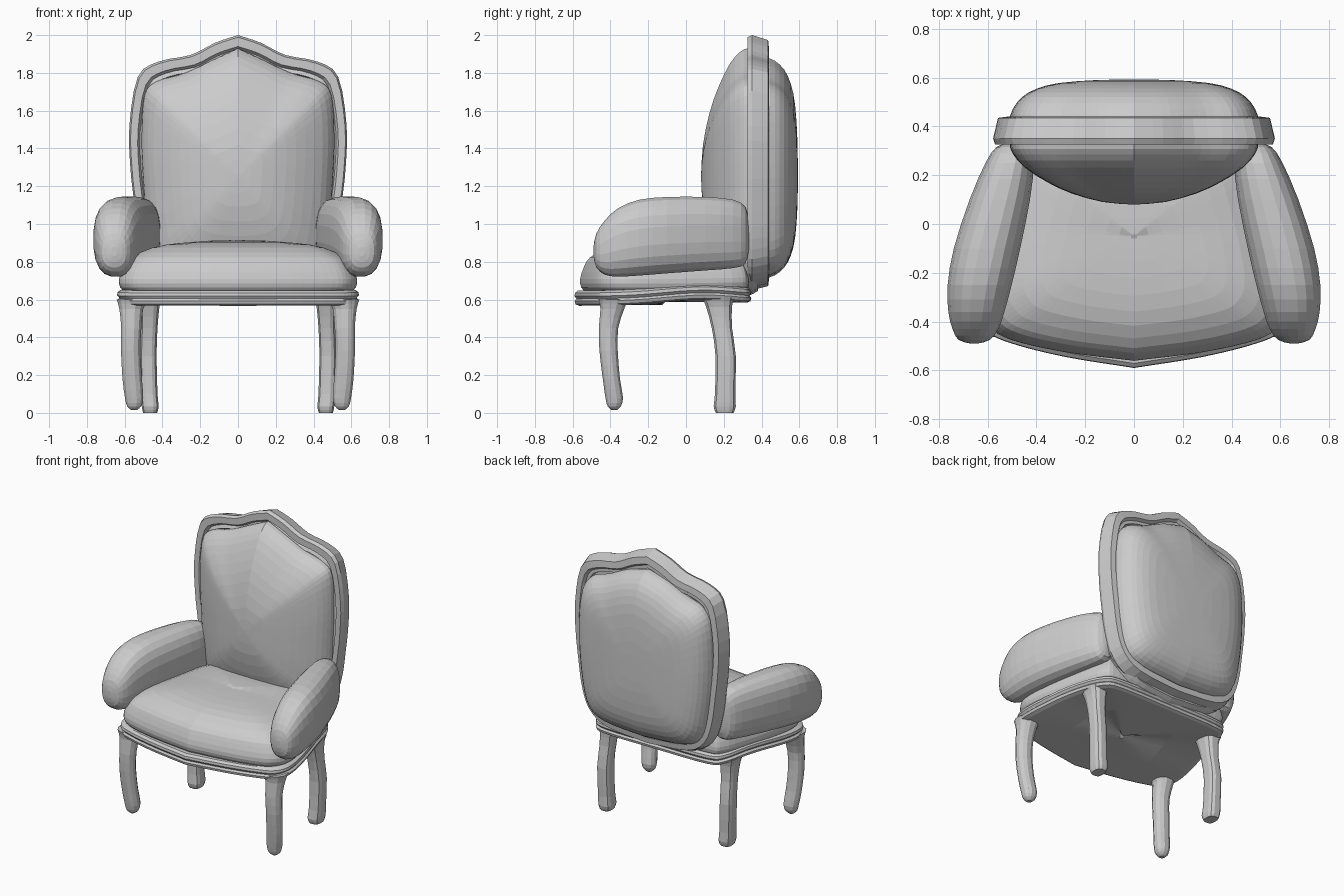
import bpy, bmesh
from math import cos, sin, pi, exp, copysign
from mathutils import Vector

if "Cube" in bpy.data.objects:
    bpy.data.objects.remove(bpy.data.objects["Cube"])


def smooth_path(pts, n):
    """Catmull-Rom samples through points of any dimension."""
    p = [Vector(q) for q in pts]
    p = [p[0] * 2 - p[1]] + p + [p[-1] * 2 - p[-2]]
    out = []
    for i in range(1, len(p) - 2):
        a, b, c, d = p[i - 1:i + 3]
        for k in range(n):
            t = k / n
            out.append(0.5 * (2 * b + (c - a) * t + (2 * a - 5 * b + 4 * c - d) * t ** 2
                              + (3 * b - a - 3 * c + d) * t ** 3))
    return out + [p[-2]]


def loft(name, rings, closed=False, mirror=False):
    """Skin a list of point rings; cap the ends or close into a loop."""
    bm = bmesh.new()
    vs = [[bm.verts.new(p) for p in r] for r in rings]
    n = len(vs[0])
    pairs = list(zip(vs, vs[1:])) + ([(vs[-1], vs[0])] if closed else [])
    for a, b in pairs:
        for i in range(n):
            j = (i + 1) % n
            bm.faces.new((a[i], a[j], b[j], b[i]))
    if not closed:
        bm.faces.new(vs[0])
        bm.faces.new(vs[-1])
    bmesh.ops.recalc_face_normals(bm, faces=bm.faces[:])
    me = bpy.data.meshes.new(name)
    bm.to_mesh(me)
    bm.free()
    ob = bpy.data.objects.new(name, me)
    bpy.context.collection.objects.link(ob)
    if mirror:
        ob.modifiers.new("mirror", 'MIRROR')
    return ob


def outline(half, n=4):
    """Symmetric closed outline from its right half."""
    h = smooth_path(half, n)
    return [(p[0], p[1]) for p in h] + [(-p[0], p[1]) for p in h[-2:0:-1]]


def upright(shape, profile, zc=1.25):
    """Rings in the xz plane, one per (scale, y)."""
    return [[(x * s, y, zc + (z - zc) * s) for x, z in shape] for s, y in profile]


def flat(shape, profile, yc, lift):
    """Rings in the xy plane, one per (scale, z)."""
    return [[(x * s, yc + (y - yc) * s, z + lift(y)) for x, y in shape] for s, z in profile]


def oval(w, h, n, e):
    """Superellipse."""
    f = lambda v: copysign(abs(v) ** (2 / e), v)
    return [(w * f(cos(2 * pi * (i + .5) / n)), h * f(sin(2 * pi * (i + .5) / n))) for i in range(n)]


# Back frame: closed ring with a chamfered rear edge
frame = outline([(0, 2.0), (.12, 1.96), (.25, 1.895), (.42, 1.86), (.53, 1.78), (.575, 1.52),
                 (.57, 1.3), (.55, 1.12), (.52, .92), (.46, .77), (.32, .68), (0, .65)], 3)
loft("back_frame", upright(frame, [(.85, .36), (.87, .335), (.9, .345), (.92, .325), (.985, .325),
                                   (1, .35), (.965, .435), (.9, .44), (.88, .42), (.85, .42)]), closed=True)

# Front back cushion
front = outline([(0, 1.93), (.13, 1.87), (.28, 1.80), (.43, 1.755), (.495, 1.68), (.51, 1.45),
                 (.50, 1.2), (.48, .95), (.43, .75), (.28, .65), (0, .62)])
loft("back_cushion_front", upright(front, smooth_path(
    [(.96, .38), (1, .33), (.97, .285), (.88, .232), (.7, .172), (.5, .125), (.25, .09), (.02, .08)], 2)))

# Rear back cushion
rear = outline([(0, 1.88), (.15, 1.84), (.3, 1.77), (.43, 1.72), (.495, 1.6), (.51, 1.32),
                (.485, 1.02), (.43, .82), (.3, .74), (0, .715)])
loft("back_cushion_rear", upright(rear, smooth_path(
    [(.97, .38), (1, .42), (.975, .47), (.9, .52), (.78, .555), (.6, .578), (.3, .59), (.02, .592)], 2)))

# Seat rail: grooved moulding that rises gently at the sides
rail = outline([(0, -.59), (.28, -.545), (.5, -.49), (.6, -.44), (.64, -.34), (.62, -.15),
                (.56, .1), (.5, .28), (.4, .34), (0, .345)])
loft("seat_rail", flat(rail, [(.02, .57), (.5, .57), (.95, .567), (.99, .575), (1, .592), (.98, .604),
                              (1, .618), (.995, .635), (.96, .648)],
                       -.12, lambda y: .032 * exp(-((y - .1) / .3) ** 2)))

# Seat cushion
seat = outline([(0, -.56), (.28, -.525), (.5, -.475), (.59, -.42), (.63, -.32), (.61, -.15),
                (.55, .1), (.49, .28), (.4, .33), (0, .34)])
loft("seat_cushion", flat(seat, smooth_path(
    [(.93, .63), (.99, .665), (1, .71), (.96, .775), (.9, .822), (.72, .875), (.48, .9), (.2, .907), (.02, .907)], 2),
    -.05, lambda y: 0.02 * max(0, y)))

# Arm cushions: stations of y, inner x, outer x, bottom z, top z
arm = smooth_path([(.335, .48, .51, .88, 1.0), (.315, .43, .565, .79, 1.09), (.25, .41, .61, .765, 1.13),
                   (.1, .425, .675, .752, 1.145), (-.1, .465, .74, .737, 1.145), (-.25, .50, .765, .725, 1.13),
                   (-.36, .53, .762, .72, 1.085), (-.43, .555, .745, .73, 1.02), (-.475, .59, .72, .77, .95),
                   (-.49, .64, .67, .83, .88)], 2)
loft("arm_cushion", [[((a + b) / 2 + u, y, (c + d) / 2 + v) for u, v in oval((b - a) / 2, (d - c) / 2, 20, 2.5)]
                     for y, a, b, c, d in arm], mirror=True)


# Legs: stations of centre x, y, z and radii
def leg(name, stations, sides, e):
    loft(name, [[(x + u, y + v, z) for u, v in oval(rx, ry, sides, e)]
                for x, y, z, rx, ry in smooth_path(stations, 2)], mirror=True)


leg("front_leg", [(.56, -.385, .60, .085, .08), (.565, -.39, .55, .065, .065), (.565, -.41, .45, .055, .053),
                  (.568, -.41, .33, .053, .05), (.56, -.395, .18, .053, .047), (.55, -.38, .08, .05, .048),
                  (.55, -.38, .035, .038, .036), (.55, -.38, .015, .015, .015)], 12, 2.2)
leg("rear_leg", [(.47, .17, .61, .065, .085), (.467, .175, .56, .052, .07), (.47, .19, .45, .045, .055),
                 (.475, .21, .3, .045, .055), (.47, .207, .1, .045, .055), (.465, .205, .035, .046, .06),
                 (.465, .205, 0, .038, .048)], 12, 3)
